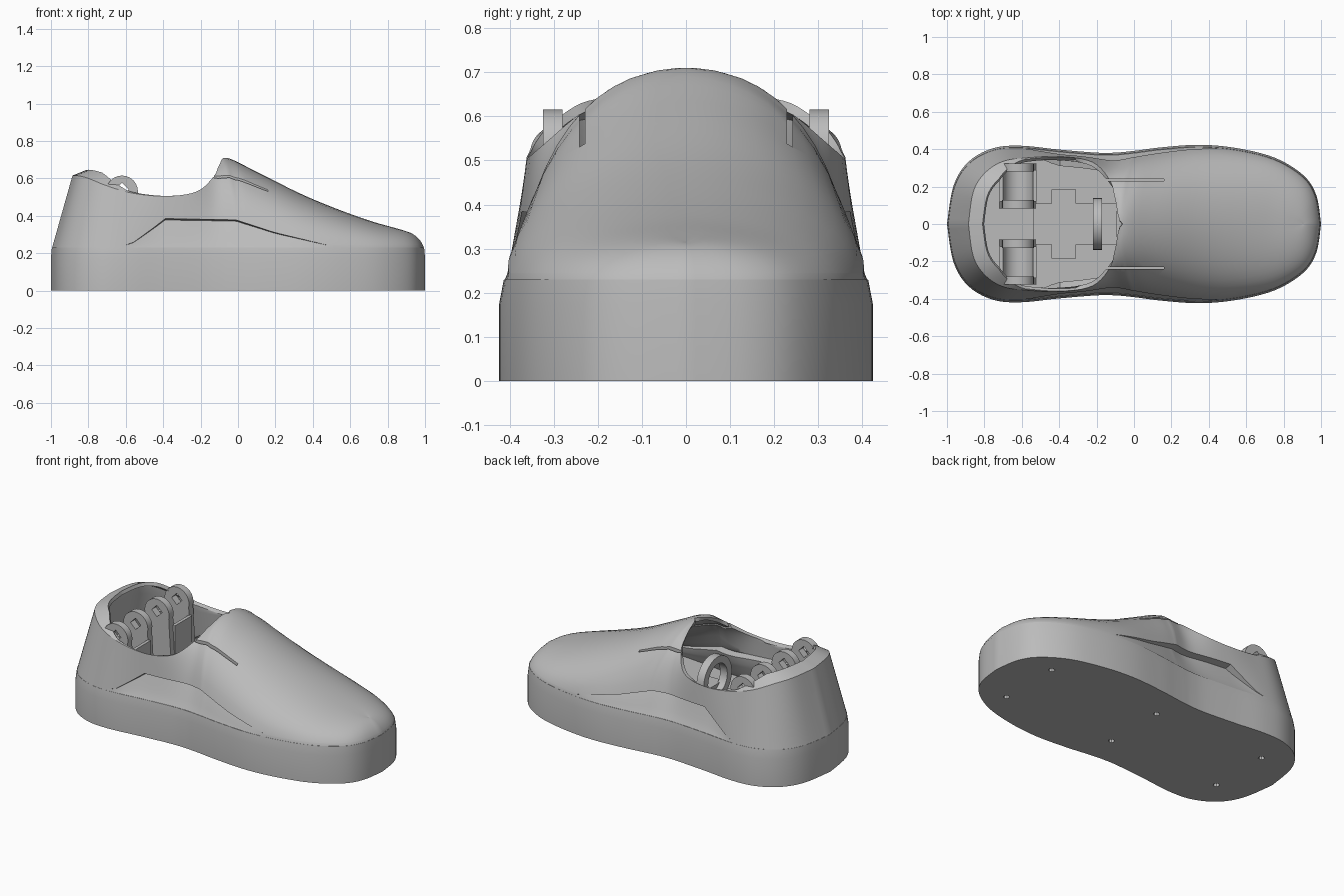
import bpy, bmesh, math
from mathutils import Vector

cube = bpy.data.objects.get("Cube")
if cube:
    bpy.data.objects.remove(cube)

grey = bpy.data.materials.new("plain_grey")
grey.use_nodes = True
COLOUR = (0.5, 0.5, 0.5, 1)
grey.diffuse_color = COLOUR
grey.node_tree.nodes["Principled BSDF"].inputs["Base Color"].default_value = COLOUR


def make(name, bm):
    mesh = bpy.data.meshes.new(name)
    bm.to_mesh(mesh)
    bm.free()
    mesh.materials.append(grey)
    ob = bpy.data.objects.new(name, mesh)
    bpy.context.collection.objects.link(ob)
    return ob


def finish(ob, angle=30):
    # apply the modifiers, then smooth everything but the sharp edges
    bpy.ops.object.select_all(action="DESELECT")
    ob.select_set(True)
    bpy.context.view_layer.objects.active = ob
    bpy.ops.object.convert(target="MESH")
    bpy.ops.object.shade_smooth_by_angle(angle=math.radians(angle))


def cut(ob, cutter):
    mod = ob.modifiers.new("cut", "BOOLEAN")
    mod.operation = "DIFFERENCE"
    mod.solver = "EXACT"
    mod.object = cutter
    cutter.hide_render = True
    cutter.hide_set(True)


def prism(name, pts, a, b, axis="y"):
    # extrude a closed profile along x, y or z
    place = {"x": lambda p, d: (d, p[0], p[1]),
             "y": lambda p, d: (p[0], d, p[1]),
             "z": lambda p, d: (p[0], p[1], d)}[axis]
    bm = bmesh.new()
    lo = [bm.verts.new(place(p, a)) for p in pts]
    hi = [bm.verts.new(place(p, b)) for p in pts]
    bm.faces.new(lo)
    bm.faces.new(hi)
    n = len(pts)
    for i in range(n):
        bm.faces.new((lo[i], lo[(i + 1) % n], hi[(i + 1) % n], hi[i]))
    bmesh.ops.recalc_face_normals(bm, faces=bm.faces)
    return make(name, bm)


def arc(cx, cz, r, start, end, n):
    angles = [math.radians(start + (end - start) * i / n) for i in range(n + 1)]
    return [(cx + r * math.cos(t), cz + r * math.sin(t)) for t in angles]


def circle(cx, cz, r, n):
    return arc(cx, cz, r, 0, 360, n)[:-1]


def rect(x0, x1, z0, z1):
    return [(x0, z0), (x1, z0), (x1, z1), (x0, z1)]


def spline(keys, steps):
    # smooth curve through key rows of any width
    out = []
    for i in range(len(keys) - 1):
        p0, p1, p2, p3 = (Vector(keys[max(0, min(len(keys) - 1, i + j))]) for j in (-1, 0, 1, 2))
        for s in range(steps):
            t = s / steps
            out.append(p1 + (p2 - p0) * (t / 2) + (2 * p0 - 5 * p1 + 4 * p2 - p3) * (t * t / 2)
                       + (3 * p1 - p0 - 3 * p2 + p3) * (t ** 3 / 2))
    return out + [Vector(keys[-1])]


def ramp(x, table):
    for (xa, ya), (xb, yb) in zip(table, table[1:]):
        if xa <= x <= xb:
            return ya + (yb - ya) * (x - xa) / (xb - xa)
    return table[0][1] if x < table[0][0] else table[-1][1]


# half outline, heel to toe: base x, base y, then top x, y, z
KEYS = [(-.995, 0, -.885, 0, .615), (-.96, .2, -.86, .17, .615),
        (-.88, .325, -.8, .27, .6), (-.75, .395, -.7, .335, .56),
        (-.6, .408, -.56, .355, .52), (-.4, .388, -.38, .36, .505),
        (-.2, .372, -.22, .33, .53), (-.1, .372, -.13, .235, .61),
        (-.03, .378, -.1, .13, .672), (.03, .385, -.06, 0, .71),
        (.15, .4, .1, 0, .635), (.35, .413, .33, 0, .52),
        (.55, .395, .52, 0, .44), (.75, .345, .7, 0, .375),
        (.9, .255, .82, 0, .34), (.97, .15, .87, 0, .325),
        (.995, 0, .9, 0, .315)]
columns = spline(KEYS, 5)
BASE_Z = .225
RIDGE = [(-.58, .245), (-.4, .385), (0, .378), (.2, .31), (.47, .245)]
LOW, HIGH = 6, 10


def column_points(col):
    bx, by, tx, ty, tz = col
    by, ty = max(by, 0), max(ty, 0)
    p0, p3 = Vector((bx, by, BASE_Z)), Vector((tx, ty, tz))
    h = tz - BASE_Z
    fore = ramp(bx, [(-.4, 0), (-.2, .25), (-.1, .6), (0, 1)])
    round1 = Vector((bx + .15 * (tx - bx), by * .94, BASE_Z + .6 * h))
    round2 = Vector((bx + .7 * (tx - bx), by * .52 + ty * .48, tz - .02 * h))
    p1 = p0.lerp(p3, .36).lerp(round1, fore)
    p2 = p0.lerp(p3, .7).lerp(round2, fore)

    def at(t):
        s = 1 - t
        return p0 * s ** 3 + p1 * (3 * s * s * t) + p2 * (3 * s * t * t) + p3 * t ** 3

    # find where the side ridge crosses this column
    ridge = ramp(bx, RIDGE)
    lo, hi = 0, 1
    for _ in range(24):
        mid = (lo + hi) / 2
        lo, hi = (mid, hi) if at(mid).z < ridge else (lo, mid)
    depth = .045 * max(0, min(1, (ridge - .245) / .13))
    rows = []
    for k in range(LOW + 1):
        u = k / LOW
        p = at(lo * u * .95)
        p.y -= depth * u ** .8
        rows.append(p)
    rows += [at(lo + (1 - lo) * k / HIGH) for k in range(HIGH + 1)]
    # padded collar, broad at the heel and thin along the sides
    if tx < -.3:
        pad = ramp(tx, [(-.8, 1), (-.6, .15), (-.3, 0)])
        rows.append(p3 + Vector((.075, -.12 * ty, .03)) * pad)
    else:
        rows.append(p3.copy())
    return rows


# upper: one half as a grid, mirrored and thickened
bm = bmesh.new()
grid = [[bm.verts.new(p) for p in column_points(c)] for c in columns]
for a, b in zip(grid, grid[1:]):
    for r in range(len(a) - 1):
        bm.faces.new((a[r], a[r + 1], b[r + 1], b[r]))
bmesh.ops.remove_doubles(bm, verts=bm.verts, dist=.0004)
upper = make("upper", bm)
mirror = upper.modifiers.new("mirror", "MIRROR")
mirror.use_axis = (False, True, False)
mirror.merge_threshold = .001
shell = upper.modifiers.new("shell", "SOLIDIFY")
shell.thickness = .022
shell.offset = -1
cutters = []
for side in (-1, 1):
    slit = prism("slit_cutter", rect(-.2, .16, .42, .8), side * .235 - .006, side * .235 + .006)
    cut(upper, slit)
    cutters.append(slit)
finish(upper)

# sole: outline with a tapered top lip and screw holes below
half = [(c[0] / .995, max(c[1], 0) / .975) for c in columns]
outline = half + [(x, -y) for x, y in half[-2:0:-1]]
bm = bmesh.new()
rings = [[bm.verts.new((x * sx, y * sy, z)) for x, y in outline]
         for z, sx, sy in ((0, 1, 1), (.175, 1, 1), (.23, .995, .975))]
for a, b in zip(rings, rings[1:]):
    for i in range(len(a)):
        j = (i + 1) % len(a)
        bm.faces.new((a[i], a[j], b[j], b[i]))
bm.faces.new(rings[0])
bm.faces.new(rings[-1])
bmesh.ops.recalc_face_normals(bm, faces=bm.faces)
sole = make("sole", bm)
for x in (-.76, 0, .76):
    for y in (-.195, .195):
        hole = prism("screw_hole_cutter", circle(x, y, .018, 8), -.02, .04, "z")
        cut(sole, hole)
        cutters.append(hole)
finish(sole, 18)

# ankle hinge: four lugs with a diamond hole, and two cradles
LUG = [(-.72, .22), (-.52, .22)] + arc(-.62, .53, .085, -15, 195, 14)
CRADLE = [(-.72, .22), (-.52, .22), (-.52, .46)] + arc(-.62, .46, .08, 0, -180, 12) + [(-.72, .46)]
pin = prism("pin_cutter", circle(-.62, .54, .036, 4), -.5, .5)
cutters.append(pin)
for name, side in (("left", 1), ("right", -1)):
    for part, y in (("inner", .105), ("outer", .302)):
        lug = prism(f"{part}_lug_{name}", LUG, side * y - .022, side * y + .022)
        cut(lug, pin)
        finish(lug)
    finish(prism("hinge_cradle_" + name, CRADLE, side * .12, side * .29))

# front anchor ring and its block
ring = prism("anchor_ring", circle(0, .37, .14, 24), -.22, -.17, "x")
bore = prism("ring_cutter", circle(0, .37, .095, 24), -.3, -.1, "x")
cutters.append(bore)
cut(ring, bore)
finish(ring)
finish(prism("anchor_block", rect(-.18, -.09, .22, .31), -.11, .11))

# raised cross on the inner floor
finish(prism("floor_plate_long", rect(-.54, -.2, .22, .27), -.11, .11))
finish(prism("floor_plate_wide", rect(-.44, -.31, .22, .262), -.185, .185))

for c in cutters:
    bpy.data.objects.remove(c)
